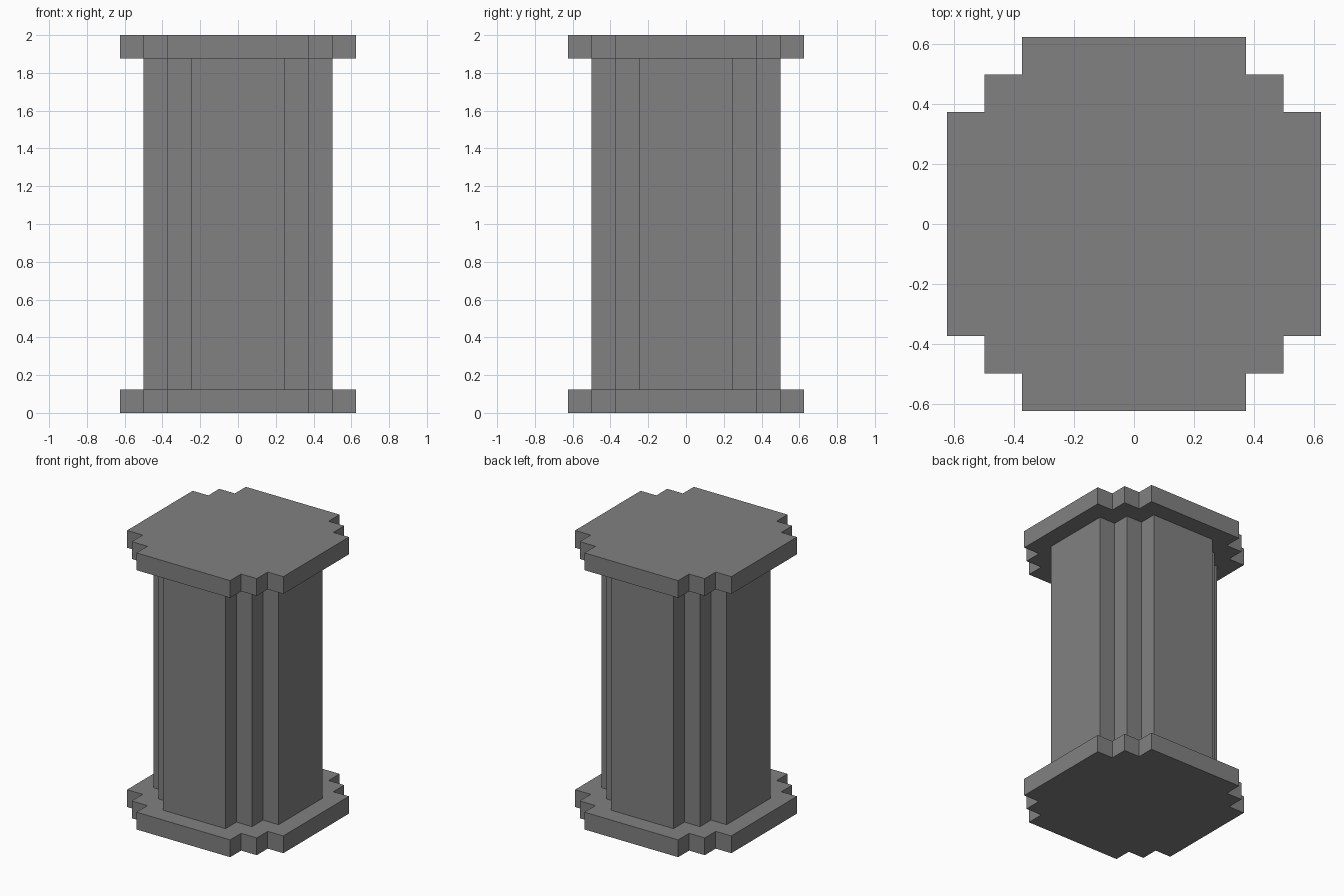
import bpy, bmesh

if "Cube" in bpy.data.objects:
    bpy.data.objects.remove(bpy.data.objects["Cube"])

stone = bpy.data.materials.new("grey_stone")
stone.diffuse_color = (0.22, 0.22, 0.22, 1)
stone.use_nodes = True
stone.node_tree.nodes["Principled BSDF"].inputs["Base Color"].default_value = stone.diffuse_color


def stepped_prism(name, outer, z0, z1, step=0.125):
    """Square prism whose corners are notched in two steps."""
    a, b, c = outer, outer - step, outer - 2 * step
    corner = [(a, c), (b, c), (b, b), (c, b), (c, a)]
    outline = []
    for _ in range(4):
        outline += corner
        corner = [(-y, x) for x, y in corner]  # quarter turn
    bm = bmesh.new()
    base = bm.faces.new([bm.verts.new((x, y, z0)) for x, y in outline])
    top = bmesh.ops.extrude_face_region(bm, geom=[base])["geom"]
    verts = [g for g in top if isinstance(g, bmesh.types.BMVert)]
    bmesh.ops.translate(bm, verts=verts, vec=(0, 0, z1 - z0))
    bmesh.ops.recalc_face_normals(bm, faces=bm.faces)
    mesh = bpy.data.meshes.new(name)
    bm.to_mesh(mesh)
    bm.free()
    mesh.materials.append(stone)
    obj = bpy.data.objects.new(name, mesh)
    bpy.context.collection.objects.link(obj)


# Base slab, column shaft and cap slab
stepped_prism("base_slab", 0.625, 0, 0.125)
stepped_prism("column_shaft", 0.5, 0.125, 1.875)
stepped_prism("cap_slab", 0.625, 1.875, 2)
